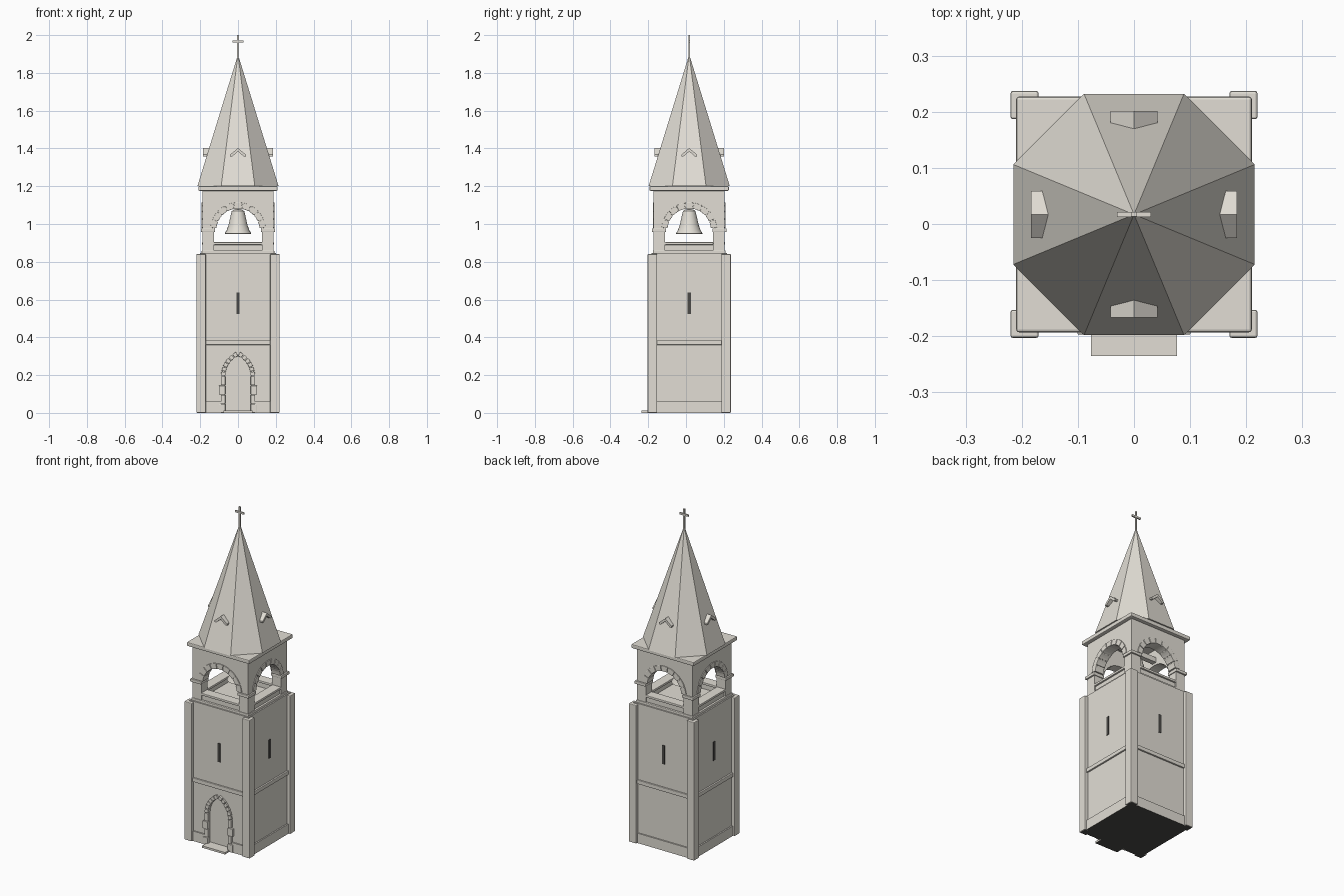
import bpy, bmesh, math
from mathutils import Matrix, Vector

if "Cube" in bpy.data.objects:
    bpy.data.objects.remove(bpy.data.objects["Cube"])

CY = 0.017                                   # tower axis; the step sticks out in front
SHIFT = Matrix.Translation((0, CY, 0))
SIDES = [SHIFT @ Matrix.Rotation(i * math.pi / 2, 4, 'Z') for i in range(4)]


def material(name, *rgb):
    m = bpy.data.materials.new(name)
    m.diffuse_color = (*rgb, 1)
    m.use_nodes = True
    m.node_tree.nodes["Principled BSDF"].inputs["Base Color"].default_value = m.diffuse_color
    return m


stone = material("pale_stone", 0.76, 0.73, 0.665)
dark = material("dark_opening", 0.07, 0.068, 0.063)


def finish(name, bm, bevel=0, mat=stone):
    """Make the object; undersides resting on the ground are dark."""
    bmesh.ops.recalc_face_normals(bm, faces=bm.faces)
    for f in bm.faces:
        f.material_index = int(all(v.co.z < 0.0005 for v in f.verts))
    me = bpy.data.meshes.new(name)
    bm.to_mesh(me)
    bm.free()
    me.materials.append(mat)
    me.materials.append(dark)
    ob = bpy.data.objects.new(name, me)
    bpy.context.collection.objects.link(ob)
    if bevel:
        m = ob.modifiers.new("bevel", 'BEVEL')
        m.width, m.segments = bevel, 2
        m.material = 0
    return ob


def prism(bm, pts, y0, y1, M=SHIFT, clamp=None):
    """Extrude an (x, z) outline from y0 to y1; clamp mitres the inner ends."""
    def lim(x):
        return x if clamp is None else max(-clamp, min(clamp, x))
    a = [bm.verts.new(M @ Vector((x, y0, z))) for x, z in pts]
    b = [bm.verts.new(M @ Vector((lim(x), y1, z))) for x, z in pts]
    bm.faces.new(a)
    bm.faces.new(b[::-1])
    for i in range(len(a)):
        j = (i + 1) % len(a)
        bm.faces.new((a[i], b[i], b[j], a[j]))


def box(bm, x0, x1, y0, y1, z0, z1, M=SHIFT):
    prism(bm, [(x0, z0), (x1, z0), (x1, z1), (x0, z1)], y0, y1, M)


def slab(name, h, z0, z1, bevel=0):
    bm = bmesh.new()
    box(bm, -h, h, -h, h, z0, z1)
    return finish(name, bm, bevel)


def four(name, boxes, bevel=0, mat=stone):
    """The same boxes on all four sides."""
    bm = bmesh.new()
    for M in SIDES:
        for b in boxes:
            box(bm, *b, M)
    return finish(name, bm, bevel, mat)


def ring(bm, cx, cz, r0, r1, a0, a1, n, y0, y1, M=SHIFT, gap=0.015):
    """Wedge-shaped arch stones between two angles."""
    for i in range(n):
        s = a0 + (a1 - a0) * i / n + gap
        e = a0 + (a1 - a0) * (i + 1) / n - gap
        arc = [s + (e - s) * k / 3 for k in range(4)]
        pts = [(cx + r0 * math.cos(t), cz + r0 * math.sin(t)) for t in arc]
        pts += [(cx + r1 * math.cos(t), cz + r1 * math.sin(t)) for t in arc[::-1]]
        prism(bm, pts, y0, y1, M)


# tower shaft with the pointed doorway cut in, dark slit windows
body = slab("tower_shaft", 0.2, 0, 0.846)
HW, C, SP = 0.07, 0.0514, 0.195              # doorway half width, arc offset, spring
R = HW + C
top = math.acos(C / R)
right = [(-C + R * math.cos(top * k / 8), SP + R * math.sin(top * k / 8)) for k in range(9)]
door = [(-HW, 0.012), (HW, 0.012)] + right + [(-x, z) for x, z in right[-2::-1]]
bm = bmesh.new()
prism(bm, door, -0.25, -0.185)
cutter = finish("doorway_cutter", bm)
cutter.hide_render = True
cutter.display_type = 'WIRE'
cut = body.modifiers.new("doorway", 'BOOLEAN')
cut.object, cut.solver = cutter, 'EXACT'
four("slit_windows", [(-0.009, 0.009, -0.203, -0.196, 0.523, 0.637)], mat=dark)

# corner pilasters, mouldings and plinth
four("corner_pilasters", [(0.17, 0.22, -0.22, -0.17, 0, 0.841)], 0.004)
four("string_course", [(-0.172, 0.172, -0.21, -0.198, 0.36, 0.384)], 0.003)
bm = bmesh.new()
for i, M in enumerate(SIDES):
    for x0, x1 in ([(-0.172, -0.09), (0.09, 0.172)] if i == 0 else [(-0.172, 0.172)]):
        box(bm, x0, x1, -0.208, -0.198, 0, 0.06, M)
finish("plinth", bm)
slab("shaft_cap", 0.192, 0.84, 0.86, 0.004)

# doorway surround: alternating jamb stones, arch stones, step
bm = bmesh.new()
for s in (-1, 1):
    for k in range(4):
        w, p = (0.101, 0.214) if k % 2 == 0 else (0.09, 0.211)
        xs = sorted((s * 0.067, s * w))
        box(bm, xs[0], xs[1], -p, -0.187, 0.001 + k * 0.0485, k * 0.0485 + 0.047)
ring(bm, -C, SP, R - 0.003, R + 0.02, 0, top, 6, -0.211, -0.187)
ring(bm, C, SP, R - 0.003, R + 0.02, math.pi, math.pi - top, 6, -0.2109, -0.187, gap=-0.015)
finish("door_surround", bm, 0.002)
bm = bmesh.new()
box(bm, -0.077, 0.077, -0.252, -0.2, 0, 0.012)
finish("door_step", bm)

# belfry walls with round arches, mitred at the corners
AR, AZ = 0.127, 0.955
arch = [(-AR * math.cos(math.pi * k / 16), AZ + AR * math.sin(math.pi * k / 16)) for k in range(17)]
outline = [(-0.188, 0.855), (-AR, 0.855)] + arch + [(AR, 0.855), (0.188, 0.855),
                                                   (0.188, 1.178), (-0.188, 1.178)]
bm = bmesh.new()
for M in SIDES:
    prism(bm, outline, -0.188, -0.13, M, clamp=0.13)
finish("belfry_walls", bm)
bm = bmesh.new()
for M in SIDES:
    ring(bm, 0, AZ + 0.012, AR - 0.012, AR + 0.02, 0.08, math.pi - 0.08, 9, -0.193, -0.135, M)
finish("belfry_arch_stones", bm, 0.0015)
four("impost_blocks", [(0.122, 0.197, -0.197, -0.122, 0.958, 0.976)], 0.003)
four("parapet", [(-0.128, 0.128, -0.18, -0.14, 0.857, 0.89)])
four("parapet_coping", [(-0.128, 0.128, -0.19, -0.13, 0.89, 0.904)], 0.003)

# bell with its hanger, beam and clapper
profile = [(0.001, 1.078), (0.022, 1.077), (0.033, 1.068), (0.04, 1.04), (0.05, 0.995),
           (0.06, 0.967), (0.071, 0.949), (0.066, 0.947), (0.05, 0.975), (0.03, 1.05), (0.001, 1.06)]
bm = bmesh.new()
N = 24
rows = [[bm.verts.new((r * math.cos(2 * math.pi * i / N), CY + r * math.sin(2 * math.pi * i / N), z))
         for i in range(N)] for r, z in profile]
for a, b in zip(rows, rows[1:]):
    for i in range(N):
        bm.faces.new((a[i], a[(i + 1) % N], b[(i + 1) % N], b[i]))
bell = finish("bell", bm)
bpy.context.view_layer.objects.active = bell
bell.select_set(True)
bpy.ops.object.shade_smooth_by_angle(angle=math.radians(35))
bell.select_set(False)
bm = bmesh.new()
box(bm, -0.012, 0.012, -0.012, 0.012, 1.07, 1.11)
box(bm, -0.14, 0.14, -0.015, 0.015, 1.095, 1.125)
finish("bell_beam", bm)
bm = bmesh.new()
bmesh.ops.create_uvsphere(bm, u_segments=12, v_segments=8, radius=0.012,
                          matrix=Matrix.Translation((0, CY, 0.962)))
box(bm, -0.003, 0.003, -0.003, 0.003, 0.965, 1.065)
finish("bell_clapper", bm)

# eaves and eight-sided spire
slab("eaves", 0.21, 1.176, 1.2, 0.005)
bm = bmesh.new()
bmesh.ops.create_cone(bm, cap_ends=True, segments=8, radius1=0.215 / math.cos(math.pi / 8), radius2=0.0008,
                      depth=0.695, matrix=Matrix.Translation((0, CY, 1.2 + 0.3475))
                      @ Matrix.Rotation(math.pi / 8, 4, 'Z'))
finish("spire", bm)

# small gabled vent hoods on the spire
hood = [(0, 1.402), (0.042, 1.367), (0.042, 1.357), (0.031, 1.357), (0, 1.384),
        (-0.031, 1.357), (-0.042, 1.357), (-0.042, 1.367)]
bm = bmesh.new()
for M in SIDES:
    prism(bm, hood, -0.184, -0.14, M)
finish("vent_hoods", bm)

# cross on the tip
bm = bmesh.new()
box(bm, -0.005, 0.005, -0.004, 0.004, 1.87, 2.0)
box(bm, -0.03, 0.03, -0.0044, 0.0044, 1.96, 1.971)
finish("spire_cross", bm)
